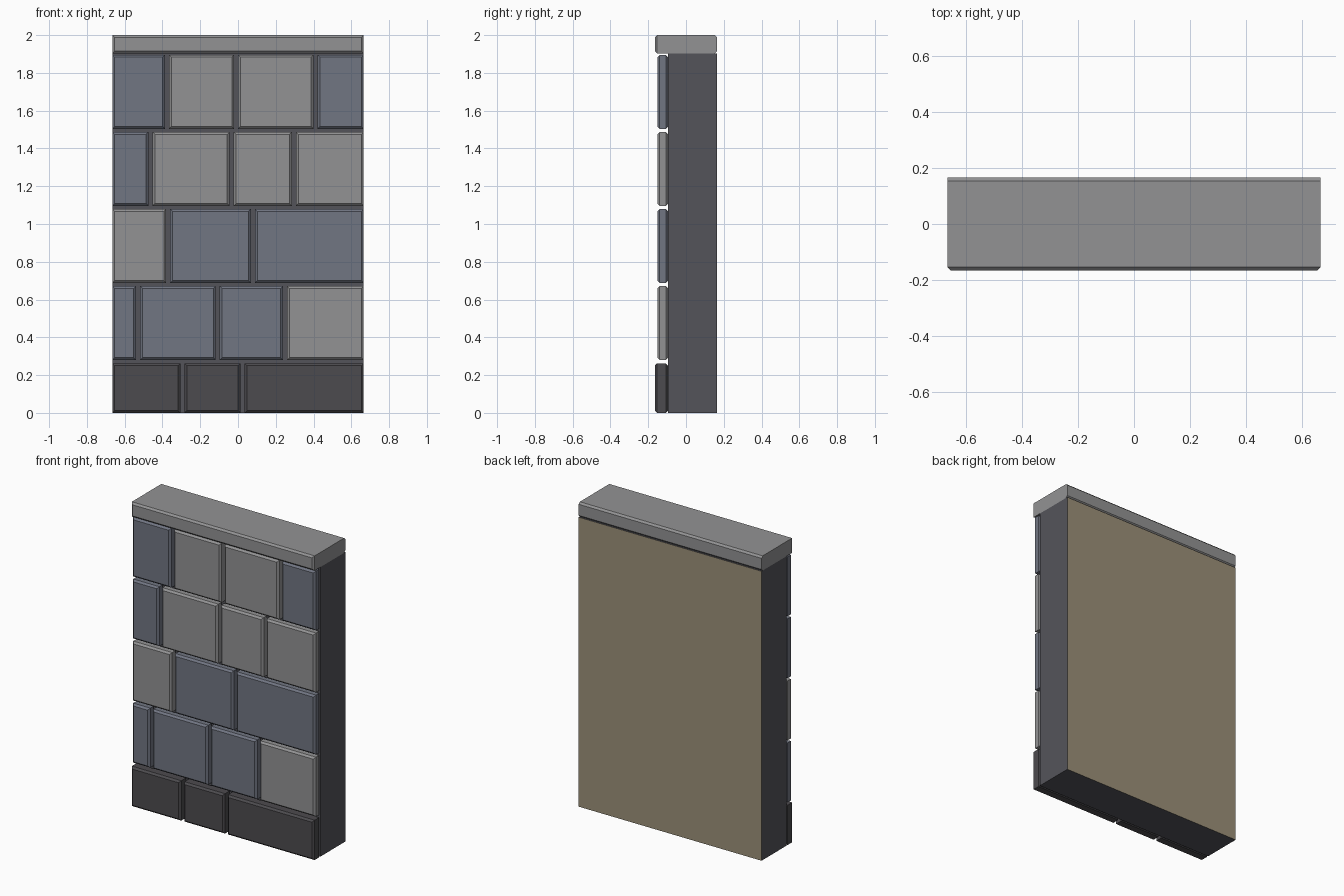
import bpy, bmesh

if "Cube" in bpy.data.objects:
    bpy.data.objects.remove(bpy.data.objects["Cube"])

W = 0.665      # half width of the wall
GAP = 0.022    # joint between stones
CH = 0.012     # chamfer size


def material(name, rgb):
    m = bpy.data.materials.new(name)
    m.diffuse_color = (*rgb, 1)
    m.use_nodes = True
    m.node_tree.nodes["Principled BSDF"].inputs["Base Color"].default_value = m.diffuse_color
    return m


light = material("light grey stone", (0.29, 0.29, 0.295))
blue = material("blue grey stone", (0.165, 0.18, 0.225))
dark = material("dark base stone", (0.073, 0.07, 0.077))
core = material("dark mortar", (0.088, 0.088, 0.102))
plaster = material("tan plaster", (0.33, 0.28, 0.19))


def block(name, x, y, z, mats, chamfer=None):
    """Box between (min, max) pairs; chamfer picks the edges to bevel."""
    bm = bmesh.new()
    bmesh.ops.create_cube(bm, size=1)
    for v in bm.verts:
        v.co = [r[0] if c < 0 else r[1] for c, r in zip(v.co, (x, y, z))]
    if chamfer:
        edges = [e for e in bm.edges if chamfer(e)]
        bmesh.ops.bevel(bm, geom=edges, offset=CH, segments=1,
                        profile=0.5, affect='EDGES')
    bm.normal_update()
    if len(mats) > 1:  # second colour on the face looking back
        for f in bm.faces:
            f.material_index = int(f.normal.y > 0.9)
    me = bpy.data.meshes.new(name)
    bm.to_mesh(me)
    bm.free()
    for m in mats:
        me.materials.append(m)
    ob = bpy.data.objects.new(name, me)
    bpy.context.collection.objects.link(ob)
    return ob


def direction(e):
    d = e.verts[1].co - e.verts[0].co
    return max(range(3), key=lambda i: abs(d[i]))


def rim(e):
    # edges around the front and back faces
    return direction(e) != 1


def cap_edges(e):
    # long edges plus the two upright front edges
    return direction(e) == 0 or (direction(e) == 2 and e.verts[0].co.y < 0)


# wall core with plastered back
block("wall_core", (-W, W), (-0.095, 0.165), (0, 1.903), [core, plaster])

# coping along the top
block("coping", (-W, W), (-0.165, 0.165), (1.903, 2.0), [light], cap_edges)

# courses: bottom, top, front depth, joint positions, stone colours
L, B, D = light, blue, dark
courses = [
    (0.0, 0.262, -0.165, (-0.294, 0.024), (D, D, D)),
    (0.28, 0.671, -0.151, (-0.529, -0.108, 0.249), (B, B, B, L)),
    (0.688, 1.079, -0.151, (-0.370, 0.079), (L, B, B)),
    (1.096, 1.487, -0.151, (-0.463, -0.034, 0.296), (B, L, L, L)),
    (1.504, 1.895, -0.151, (-0.376, -0.010, 0.410), (B, L, L, B)),
]
for r, (z0, z1, front, joints, cols) in enumerate(courses):
    xs = [-W - GAP / 2, *joints, W + GAP / 2]
    for i, m in enumerate(cols):
        block(f"stone_{r + 1}_{i + 1}", (xs[i] + GAP / 2, xs[i + 1] - GAP / 2),
              (front, -0.095), (z0, z1), [m], rim)
